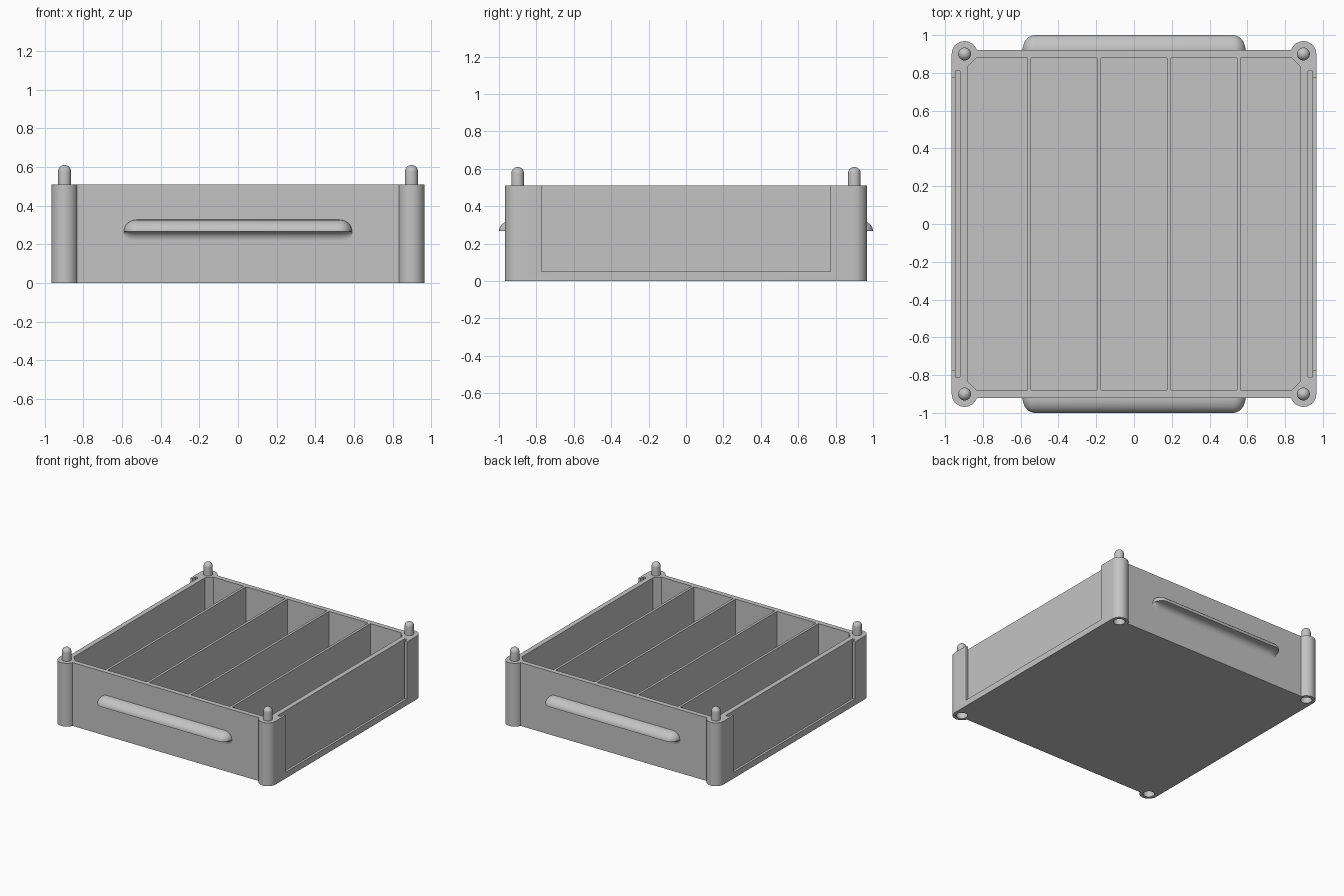
import bpy, bmesh
from math import sin, cos, pi, radians, sqrt, asin

cube = bpy.data.objects.get("Cube")
if cube:
    bpy.data.objects.remove(cube)

grey = bpy.data.materials.new("plain grey")
grey.use_nodes = True
grey.diffuse_color = (0.55, 0.55, 0.55, 1)
grey.node_tree.nodes["Principled BSDF"].inputs["Base Color"].default_value = (0.55, 0.55, 0.55, 1)

HX, HY, H = 0.965, 0.92, 0.51        # outer half sizes and height
PX, PY, PR = 0.897, 0.90, 0.068      # corner posts
INNER, FLOOR = 0.88, 0.04


def loft(name, rings):
    """Closed solid through rings with equal point counts."""
    bm = bmesh.new()
    loops = [[bm.verts.new(p) for p in ring] for ring in rings]
    n = len(loops[0])
    for a, b in zip(loops, loops[1:]):
        for i in range(n):
            j = (i + 1) % n
            bm.faces.new((a[i], a[j], b[j], b[i]))
    bm.faces.new(loops[0])
    bm.faces.new(loops[-1])
    bmesh.ops.recalc_face_normals(bm, faces=bm.faces)
    mesh = bpy.data.meshes.new(name)
    bm.to_mesh(mesh)
    bm.free()
    mesh.materials.append(grey)
    ob = bpy.data.objects.new(name, mesh)
    bpy.context.collection.objects.link(ob)
    return ob


def prism(name, outline, z0, z1):
    return loft(name, [[(x, y, z) for x, y in outline] for z in (z0, z1)])


def box(name, x0, x1, y0, y1, z0, z1):
    return prism(name, [(x0, y0), (x1, y0), (x1, y1), (x0, y1)], z0, z1)


def circle(x, y, r, n=32):
    return [(x + r * cos(2 * pi * i / n), y + r * sin(2 * pi * i / n)) for i in range(n)]


def four_corners(quarter):
    """Mirror a +x +y corner path into a full outline."""
    flip = quarter[::-1]
    return (quarter + [(-x, y) for x, y in flip]
            + [(-x, -y) for x, y in quarter] + [(x, -y) for x, y in flip])


def cut(ob, cutters):
    for c in cutters:
        c.hide_render = True
        mod = ob.modifiers.new("cut", "BOOLEAN")
        mod.operation, mod.solver, mod.object = "DIFFERENCE", "EXACT", c
    bpy.context.view_layer.update()
    graph = bpy.context.evaluated_depsgraph_get()
    mesh = bpy.data.meshes.new_from_object(ob.evaluated_get(graph))
    ob.modifiers.clear()
    ob.data = mesh
    for c in cutters:
        bpy.data.objects.remove(c)


def smooth(ob):
    ob.data.shade_smooth()
    ob.data.set_sharp_from_angle(angle=radians(30))


# Tray body with rounded corner posts
end = pi - asin((HY - PY) / PR)
arc = [(PX + PR * cos(end * i / 20), PY + PR * sin(end * i / 20)) for i in range(21)]
body = prism("tray_body", four_corners(arc), 0, H)

# Cavity with chamfered corners, peg sockets and side label slots
cutters = [prism("cavity", four_corners([(INNER, 0.835), (0.835, INNER)]), FLOOR, H + 0.1)]
corners = [(sx, sy) for sx in (-1, 1) for sy in (-1, 1)]
for sx, sy in corners:
    cutters.append(prism("socket", circle(sx * PX, sy * PY, 0.042), -0.1, 0.12))
for s in (-1, 1):
    cutters.append(box("slot", s * 0.92, s * 0.945, -0.81, 0.81, 0.03, H + 0.1))
    cutters.append(box("window", s * 0.935, s * 1.1, -0.773, 0.773, 0.05, H + 0.1))
cut(body, cutters)
smooth(body)

# Four dividers making five compartments
for i, x in enumerate((-0.555, -0.185, 0.185, 0.555)):
    box(f"divider_{i + 1}", x - 0.01, x + 0.01, -INNER, INNER, FLOOR, H)

# Round-topped stacking pegs
for sx, sy in corners:
    r = 0.034
    steps = [(r, H - 0.01)] + [(r * cos(a), 0.576 + r * sin(a))
                               for a in (radians(t) for t in range(0, 86, 12))]
    rings = [[(x, y, z) for x, y in circle(sx * PX, sy * PY, q)] for q, z in steps]
    side = ("left" if sx > 0 else "right")
    smooth(loft(f"{'front' if sy < 0 else 'back'}_{side}_peg", rings))

# Handles: rounded top, flat lip, concave fillet below, tapering ends
LIP, DEPTH, RISE, FILLET = 0.267, 0.08, 0.06, 0.048
quads = [radians(t) for t in range(0, 91, 9)]
profile = [(DEPTH * sin(a), RISE * cos(a)) for a in quads]
profile += [(FILLET * (1 - sin(a)), FILLET * (cos(a) - 1)) for a in quads]
half = [(0.59 - 0.065 * (1 - sin(a)), max(cos(a), 0.06)) for a in quads]
sections = [(-x, s) for x, s in half[::-1]] + half
for name, s in (("front_handle", -1), ("back_handle", 1)):
    rings = []
    for x, k in sections:
        ring = [(x, s * (HY + d * k), LIP + h * (k if h > 0 else sqrt(k)))
                for d, h in profile]
        top, low = ring[0][2], ring[-1][2]
        ring += [(x, s * (HY - 0.01), low), (x, s * (HY - 0.01), top)]
        rings.append(ring)
    smooth(loft(name, rings))
